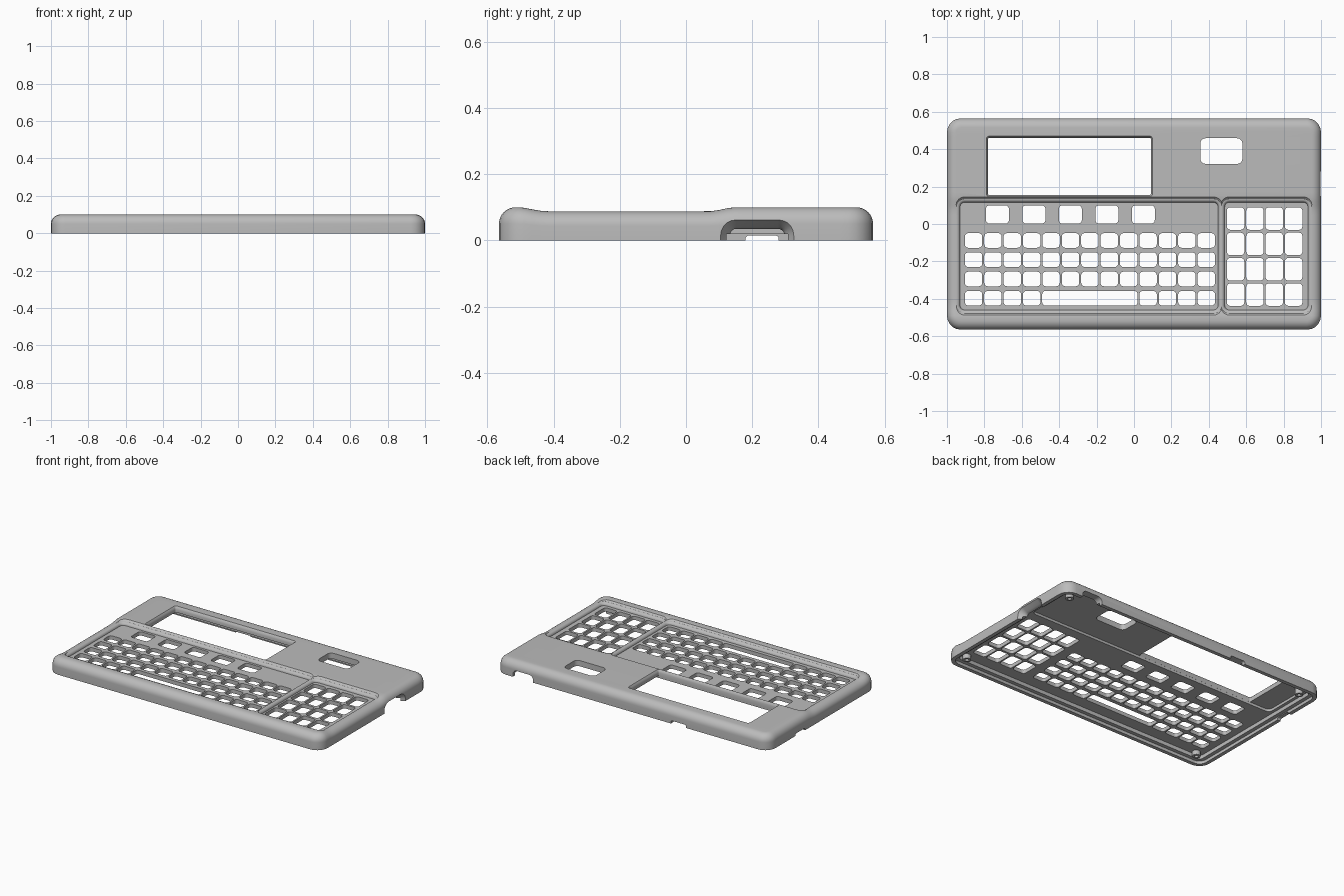
import bpy, bmesh, math
from mathutils import Vector

old = bpy.data.objects.get("Cube")
if old:
    bpy.data.objects.remove(old)

grey = bpy.data.materials.new("shell grey")
grey.use_nodes = True
grey.diffuse_color = (0.5, 0.5, 0.5, 1)
grey.node_tree.nodes["Principled BSDF"].inputs["Base Color"].default_value = (0.5, 0.5, 0.5, 1)


def make_object(name, bm):
    bmesh.ops.recalc_face_normals(bm, faces=bm.faces)
    mesh = bpy.data.meshes.new(name)
    bm.to_mesh(mesh)
    bm.free()
    mesh.materials.append(grey)
    obj = bpy.data.objects.new(name, mesh)
    bpy.context.collection.objects.link(obj)
    return obj


def rounded_rect(cx, cy, w, h, r, steps=5):
    """Counter-clockwise outline of a rectangle with rounded corners."""
    pts = []
    for quarter, (sx, sy) in enumerate([(1, 1), (-1, 1), (-1, -1), (1, -1)]):
        for i in range(steps + 1):
            a = math.pi / 2 * (quarter + i / steps)
            pts.append((cx + sx * (w / 2 - r) + r * math.cos(a),
                        cy + sy * (h / 2 - r) + r * math.sin(a)))
    return pts


def add_prism(bm, cx, cy, w, h, r, levels, axis="Z"):
    """Stack of rounded rectangles; each level is (height, outward offset)."""
    place = {"Z": lambda u, v, t: (u, v, t),
             "X": lambda u, v, t: (t, u, v),
             "Y": lambda u, v, t: (u, t, v)}[axis]
    rings = []
    for t, off in levels:
        outline = rounded_rect(cx, cy, w + 2 * off, h + 2 * off, r + off)
        rings.append([bm.verts.new(place(u, v, t)) for u, v in outline])
    n = len(rings[0])
    for a, b in zip(rings, rings[1:]):
        for i in range(n):
            bm.faces.new((a[i], a[(i + 1) % n], b[(i + 1) % n], b[i]))
    bm.faces.new(rings[0])
    bm.faces.new(rings[-1])


def cut(target, bm, operation="DIFFERENCE"):
    """Apply a boolean with a temporary cutter."""
    cutter = make_object("cutter", bm)
    cutter.hide_render = True
    mod = target.modifiers.new("cut", "BOOLEAN")
    mod.operation, mod.object, mod.solver = operation, cutter, "EXACT"
    bpy.context.view_layer.objects.active = target
    bpy.ops.object.modifier_apply(modifier=mod.name)
    bpy.data.objects.remove(cutter)


def cut_prism(target, *args, **kw):
    bm = bmesh.new()
    add_prism(bm, *args, **kw)
    cut(target, bm)


def smooth(a, b, t):
    t = min(1, max(0, (t - a) / (b - a)))
    return t * t * (3 - 2 * t)


# Outer shell: rounded slab whose top dips over the keyboard
W, D, H, R, EDGE = 2.0, 1.13, 0.1, 0.075, 0.05
def top_scale(y):
    dip = smooth(-0.51, -0.42, y) * (1 - smooth(0.07, 0.15, y))
    return 1 - 0.12 * dip

bm = bmesh.new()
rings = []
levels = [(0, 0)] + [(EDGE * (1 - math.cos(a)), H - EDGE + EDGE * math.sin(a))
                     for a in [math.pi / 16 * i for i in range(9)]]
SIDE = 40
for inset, z in levels:
    outline = rounded_rect(0, 0, W - 2 * inset, D - 2 * inset, R - inset)
    right = sorted([p for p in outline if p[0] > 0], key=lambda p: p[1])
    half = len(right) // 2
    lo, hi = right[half - 1], right[half]
    for i in range(1, SIDE):
        right.insert(half + i - 1, (lo[0], lo[1] + (hi[1] - lo[1]) * i / SIDE))
    loop = right + [(-x, y) for x, y in reversed(right)]
    rings.append([bm.verts.new((x, y, z * top_scale(y))) for x, y in loop])
n = len(rings[0])
for a, b in zip(rings, rings[1:]):
    for i in range(n):
        bm.faces.new((a[i], a[(i + 1) % n], b[(i + 1) % n], b[i]))
top = rings[-1]
for i in range(n // 2 - 1):
    bm.faces.new((top[i], top[i + 1], top[n - 2 - i], top[n - 1 - i]))
bm.faces.new(rings[0])
shell = make_object("keyboard_shell", bm)

# Hollow underside with a stepped lip, deeper behind the display
cut_prism(shell, 0, 0, W, D, R, [(-0.1, -0.025), (0.02, -0.025)])
cut_prism(shell, 0, 0, W, D, R, [(-0.1, -0.05), (0.045, -0.05)])
cut_prism(shell, 0, 0.335, 1.86, 0.36, 0.03, [(-0.1, 0), (0.062, 0)])

# Rounded recesses around the two key fields
FLOOR, F = 0.07, 0.018
flare = [(FLOOR + F * math.sin(a), F * (1 - math.cos(a)))
         for a in [math.pi / 10 * i for i in range(6)]] + [(0.13, 0.06)]
for x0, x1 in [(-0.93, 0.45), (0.485, 0.93)]:
    cut_prism(shell, (x0 + x1) / 2, -0.172, x1 - x0, 0.575, 0.025, flare)

# Display window and small indicator window
lip = [(-0.1, 0), (0.08, 0), (0.092, 0.003), (0.098, 0.008), (0.12, 0.022)]
cut_prism(shell, -0.345, 0.308, 0.87, 0.305, 0.006, lip)
cut_prism(shell, 0.467, 0.39, 0.225, 0.137, 0.028, [(-0.1, 0), (0.2, 0)])

# Key openings
bm = bmesh.new()
def key(x, y, w, h):
    add_prism(bm, x, y, w, h, 0.018, [(-0.1, 0), (0.2, 0)])

for i in range(5):
    key(-0.73 + 0.195 * i, 0.051, 0.122, 0.097)
for row in range(4):
    for col in range(13):
        if row < 3 or not 4 <= col <= 8:
            key(-0.858 + 0.1037 * col, -0.088 - 0.103 * row, 0.093, 0.078)
key(-0.236, -0.397, 0.51, 0.078)
for row in range(4):
    for col in range(4):
        key(0.543 + 0.1035 * col, 0.029 - 0.1355 * row, 0.093, 0.12)
cut(shell, bm)

# Flared cable port on the side, smaller notches on the other walls
cut_prism(shell, 0.215, 0, 0.165, 0.07, 0.02,
          [(0.9, 0), (0.955, 0), (0.97, 0.007), (0.985, 0.018), (1.0, 0.028), (1.05, 0.032)], axis="X")
cut_prism(shell, 0.8, 0, 0.15, 0.09, 0.03, [(0.48, 0), (0.7, 0)], axis="Y")
cut_prism(shell, -0.34, 0, 0.11, 0.04, 0.01, [(0.48, 0), (0.7, 0)], axis="Y")
cut_prism(shell, 0.23, 0, 0.1, 0.03, 0.01, [(-1.1, 0), (-0.9, 0)], axis="X")

# Hollow screw posts inside the corners
bm = bmesh.new()
for x in (-0.9, 0.9):
    for y in (-0.49, 0.47):
        roof = 0.066 if y > 0 else 0.05
        add_prism(bm, x, y, 0.05, 0.05, 0.024, [(0.015, 0), (roof, 0)])
posts = make_object("screw_posts", bm)
bm = bmesh.new()
for x in (-0.9, 0.9):
    for y in (-0.49, 0.47):
        add_prism(bm, x, y, 0.024, 0.024, 0.0115, [(-0.1, 0), (0.042, 0)])
cut(posts, bm)

# Smooth rounded surfaces, crisp cut edges
for obj in (shell, posts):
    bpy.ops.object.select_all(action="DESELECT")
    obj.select_set(True)
    bpy.context.view_layer.objects.active = obj
    bpy.ops.object.shade_smooth_by_angle(angle=math.radians(30))
